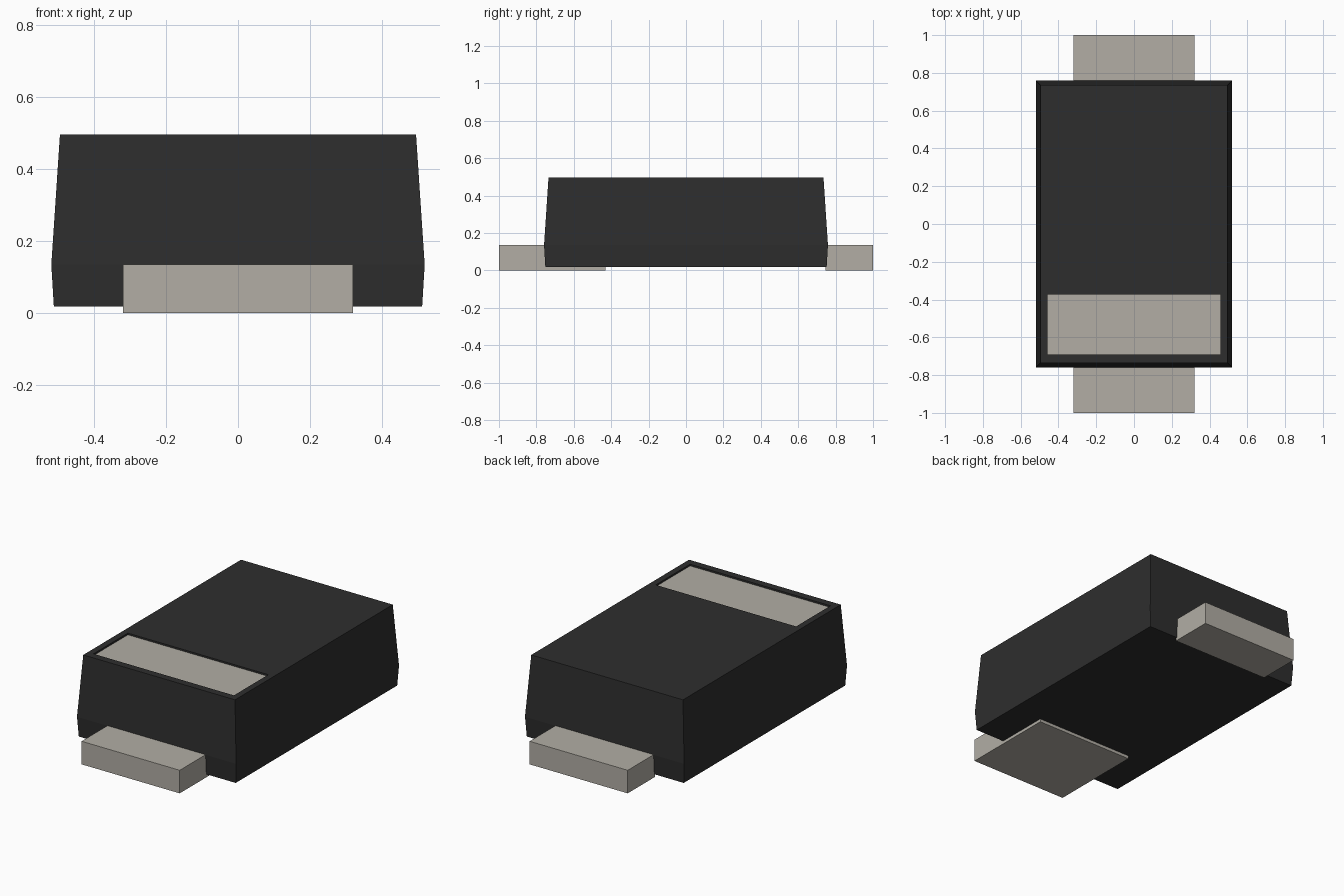
import bpy
import bmesh

cube = bpy.data.objects.get("Cube")
if cube:
    bpy.data.objects.remove(cube, do_unlink=True)


def make_material(name, color):
    mat = bpy.data.materials.new(name)
    mat.use_nodes = True
    mat.diffuse_color = (*color, 1)
    mat.node_tree.nodes["Principled BSDF"].inputs["Base Color"].default_value = (*color, 1)
    return mat


black = make_material("black plastic", (0.027, 0.027, 0.027))
metal = make_material("dull metal", (0.445, 0.423, 0.376))


def finish(name, bm, materials):
    bmesh.ops.recalc_face_normals(bm, faces=bm.faces)
    mesh = bpy.data.meshes.new(name)
    bm.to_mesh(mesh)
    bm.free()
    for mat in materials:
        mesh.materials.append(mat)
    obj = bpy.data.objects.new(name, mesh)
    bpy.context.collection.objects.link(obj)
    return obj


def loft_rectangles(bm, sections):
    """Join stacked rectangles (half x, y min, y max, z); return the last cap."""
    rings = [[bm.verts.new(p) for p in ((-w, a, z), (w, a, z), (w, b, z), (-w, b, z))]
             for w, a, b, z in sections]
    for low, high in zip(rings, rings[1:]):
        for i in range(4):
            j = (i + 1) % 4
            bm.faces.new((low[i], low[j], high[j], high[i]))
    bm.faces.new(rings[0][::-1])
    return bm.faces.new(rings[-1])


def extrude_profile(name, profile, half_width):
    """Extrude a (y, z) side profile across x."""
    bm = bmesh.new()
    face = bm.faces.new([bm.verts.new((-half_width, y, z)) for y, z in profile])
    result = bmesh.ops.extrude_face_region(bm, geom=[face])
    verts = [v for v in result["geom"] if isinstance(v, bmesh.types.BMVert)]
    bmesh.ops.translate(bm, verts=verts, vec=(2 * half_width, 0, 0))
    return finish(name, bm, [metal])


# Tapered body with a shallow sunken polarity band near the front
TOP = 0.497
bm = bmesh.new()
band = loft_rectangles(bm, [
    (0.512, -0.752, 0.752, 0.018),
    (0.519, -0.759, 0.759, 0.135),
    (0.495, -0.735, 0.735, TOP),
    (0.458, -0.692, -0.372, TOP),
    (0.458, -0.692, -0.372, TOP - 0.01),
])
band.material_index = 1
finish("body", bm, [black, metal])

# Front terminal with a thin foot running under the body
extrude_profile("front_terminal",
                [(-1, 0), (-0.43, 0), (-0.43, 0.02), (-0.74, 0.02),
                 (-0.74, 0.136), (-1, 0.136)], 0.32)

# Back terminal, a plain block
extrude_profile("back_terminal", [(0.745, 0), (1, 0), (1, 0.136), (0.745, 0.136)], 0.32)
